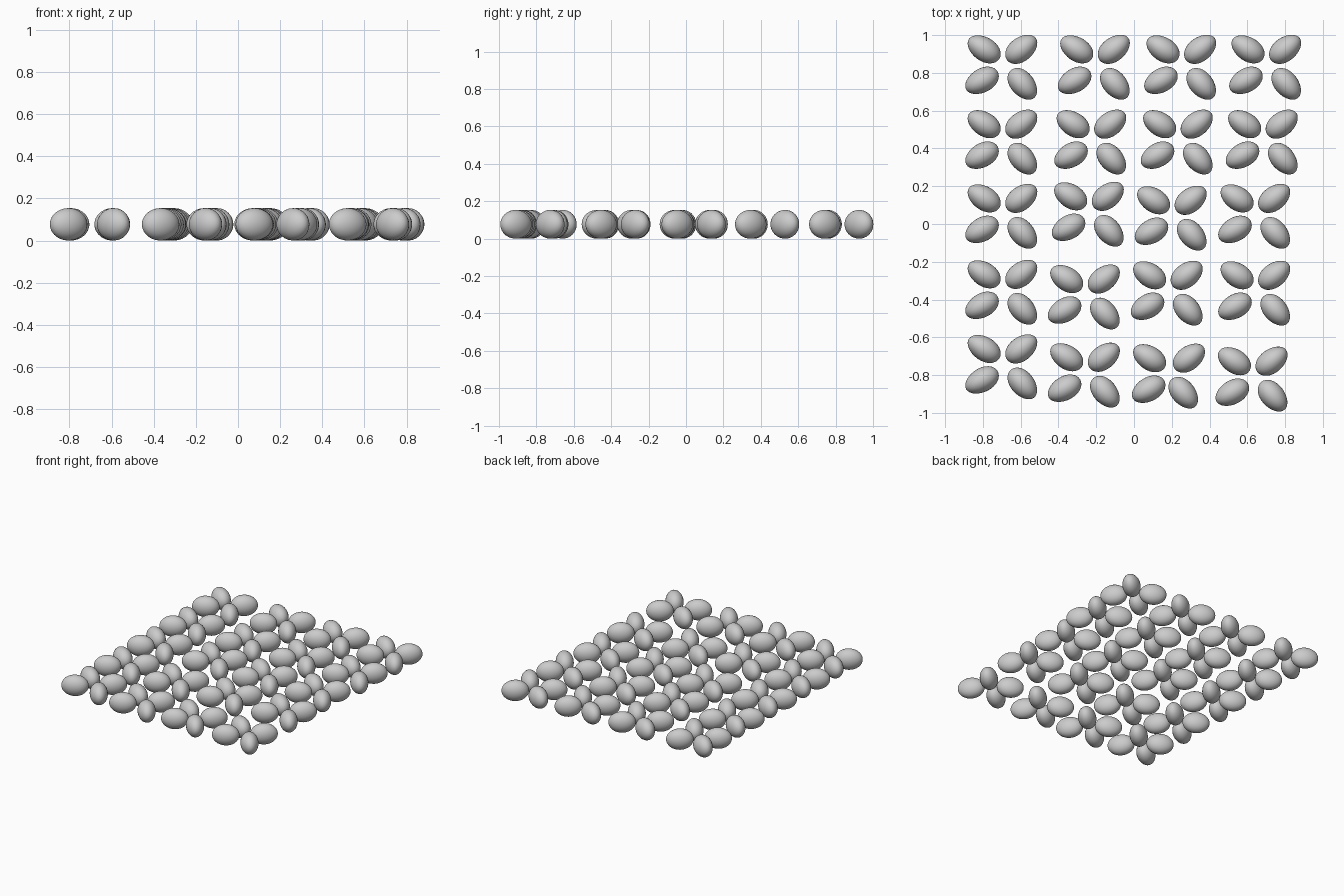
import bpy, bmesh
from math import radians, cos, pi
from mathutils import Matrix

if "Cube" in bpy.data.objects:
    bpy.data.objects.remove(bpy.data.objects["Cube"])

HALF_L, HALF_W, HALF_H = 0.096, 0.063, 0.077

# Shared bean: a stretched sphere, slightly fuller towards the inner end (+x)
mesh = bpy.data.meshes.new("bean")
bm = bmesh.new()
bmesh.ops.create_uvsphere(bm, u_segments=32, v_segments=16, radius=1,
                          matrix=Matrix.Rotation(pi / 2, 4, 'Y'))
for v in bm.verts:
    fuller = 1 + 0.06 * v.co.x
    v.co = (v.co.x * HALF_L, v.co.y * HALF_W * fuller, v.co.z * HALF_H)
for f in bm.faces:
    f.smooth = True
bm.to_mesh(mesh)
bm.free()

# Four beans of a cluster: offset from the first one, and heading
CLUSTER = [(0, 0, -33), (0.198, 0, 218), (-0.011, -0.167, 30), (0.204, -0.185, 130)]

# First-bean position of every cluster, row by row from the back
ROWS = [
    [(-.794, .926), (-.304, .926), (.153, .926), (.603, .926)],
    [(-.794, .530), (-.323, .530), (.135, .530), (.585, .530)],
    [(-.794, .137), (-.336, .148), (.103, .127), (.545, .137)],
    [(-.794, -.265), (-.357, -.290), (.082, -.270), (.545, -.270)],
    [(-.794, -.660), (-.357, -.704), (.082, -.709), (.531, -.725)],
]


def add_bean(name, x, y, heading):
    ob = bpy.data.objects.new(name, mesh)
    ob.location = (x, y, HALF_H)
    ob.rotation_euler.z = radians(heading)
    bpy.context.collection.objects.link(ob)
    return ob


for r, row in enumerate(ROWS):
    for c, (x, y) in enumerate(row):
        for k, (dx, dy, heading) in enumerate(CLUSTER):
            # the third cluster of the front row is slightly spread
            nudge = {1: 0.012, 2: 0.006, 3: -0.024}.get(k, 0) if (r, c) == (4, 2) else 0
            add_bean(f"bean_{r + 1}_{c + 1}_{k + 1}", x + dx + nudge, y + dy, heading)
